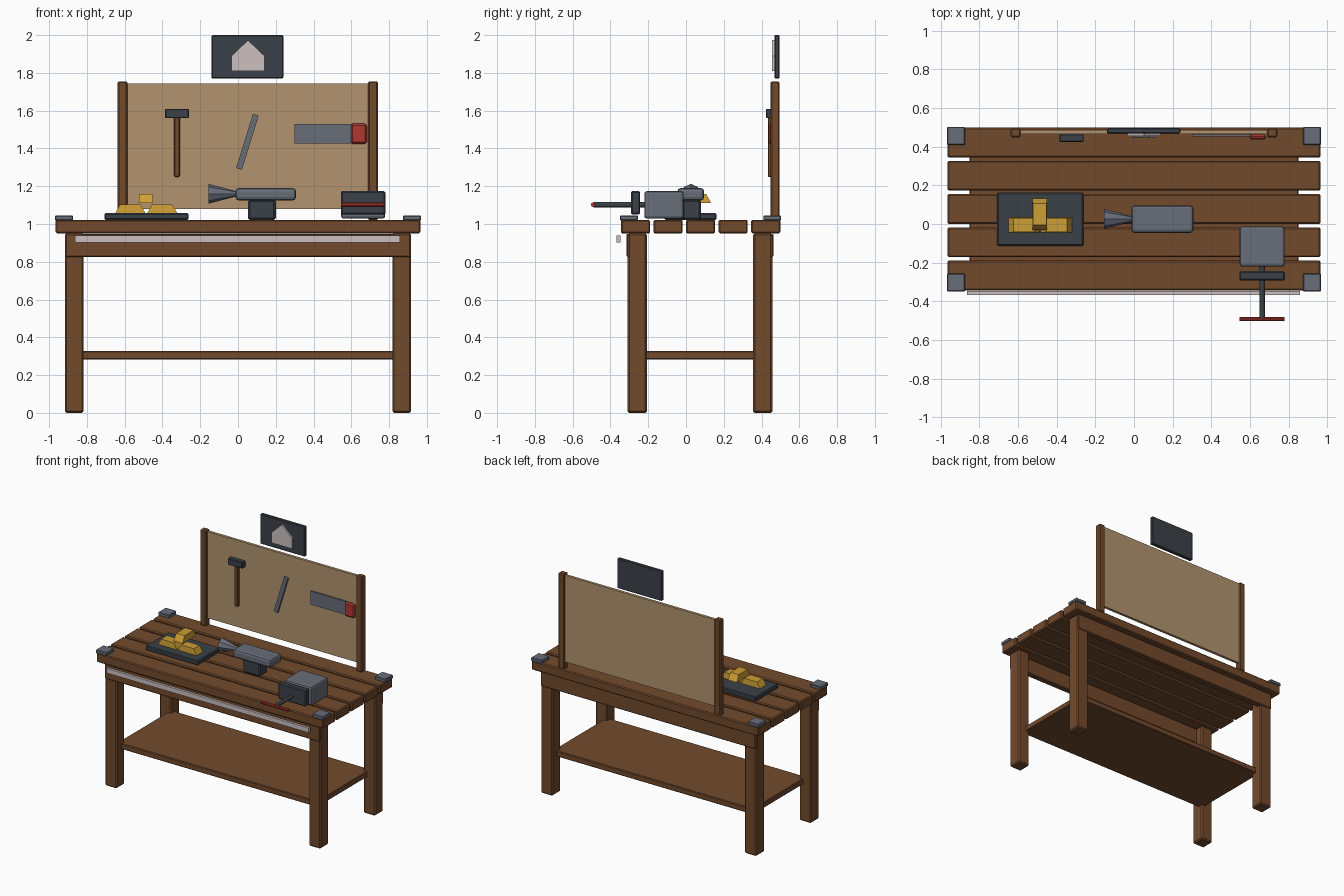
import bpy, bmesh, math
from mathutils import Matrix, Vector

if "Cube" in bpy.data.objects:
    bpy.data.objects.remove(bpy.data.objects["Cube"])


def srgb(*c):
    return tuple((v / 255 / 12.92) if v < 10 else ((v / 255 + 0.055) / 1.055) ** 2.4 for v in c) + (1,)


def material(name, *c):
    m = bpy.data.materials.new(name)
    m.diffuse_color = srgb(*c)
    m.use_nodes = True
    m.node_tree.nodes["Principled BSDF"].inputs["Base Color"].default_value = m.diffuse_color
    return m


WOOD = material("brown_wood", 114, 74, 44)
BOARD = material("tan_board", 178, 148, 110)
STEEL = material("grey_steel", 104, 109, 121)
IRON = material("dark_iron", 59, 65, 72)
GOLD = material("gold", 206, 160, 54)
RED = material("red_paint", 176, 56, 48)
PALE = material("pale_trim", 204, 192, 192)


def finish(name, bm, mat, bevel=0.0, segments=1):
    bmesh.ops.recalc_face_normals(bm, faces=bm.faces)
    me = bpy.data.meshes.new(name)
    bm.to_mesh(me)
    bm.free()
    me.materials.append(mat)
    ob = bpy.data.objects.new(name, me)
    bpy.context.collection.objects.link(ob)
    if bevel:
        mod = ob.modifiers.new("bevel", 'BEVEL')
        mod.width = bevel
        mod.segments = segments
    return ob


def box(name, x, y, z, mat, bevel=0.0, taper=(1, 1), tilt=0.0, segments=1):
    """Box from (min, max) ranges; the top face may taper, tilt turns it about y."""
    bm = bmesh.new()
    bmesh.ops.create_cube(bm, size=1)
    for v in bm.verts:
        if v.co.z > 0:
            v.co.x *= taper[0]
            v.co.y *= taper[1]
        v.co = Vector((v.co.x * (x[1] - x[0]), v.co.y * (y[1] - y[0]), v.co.z * (z[1] - z[0])))
    centre = Vector((sum(x) / 2, sum(y) / 2, sum(z) / 2))
    bm.transform(Matrix.Translation(centre) @ Matrix.Rotation(tilt, 4, 'Y'))
    return finish(name, bm, mat, bevel, segments)


def rod(name, a, b, r1, r2, mat, sides):
    """Cylinder or cone from point a to point b."""
    a, b = Vector(a), Vector(b)
    bm = bmesh.new()
    bmesh.ops.create_cone(bm, cap_ends=True, segments=sides, radius1=r1, radius2=r2, depth=(b - a).length)
    turn = (b - a).to_track_quat('Z', 'Y').to_matrix().to_4x4()
    bm.transform(Matrix.Translation((a + b) / 2) @ turn)
    return finish(name, bm, mat)


# Bench top planks
for i in range(5):
    c = 0.422 - i * 0.1722
    box(f"top_plank_{i + 1}", (-0.965, 0.965), (c - 0.077, c + 0.077), (0.95, 1.022), WOOD, 0.007)

# Legs and corner plates
for sx in (-1, 1):
    for cy, py in ((-0.258, -0.302), (0.406, 0.456)):
        box("leg", (sx * 0.867 - 0.05, sx * 0.867 + 0.05), (cy - 0.051, cy + 0.051), (0, 0.95), WOOD, 0.009)
        box("corner_plate", (sx * 0.921 - 0.047, sx * 0.921 + 0.047), (py - 0.047, py + 0.047),
            (1.018, 1.046), STEEL, 0.005)

# Aprons, shelf and front trim
box("front_apron", (-0.915, 0.915), (-0.315, -0.27), (0.825, 0.948), WOOD, 0.006)
box("back_apron", (-0.915, 0.915), (0.418, 0.463), (0.825, 0.948), WOOD, 0.006)
box("shelf", (-0.85, 0.85), (-0.25, 0.40), (0.283, 0.327), WOOD, 0.005)
box("front_trim", (-0.863, 0.858), (-0.367, -0.347), (0.902, 0.938), PALE)

# Tool board with posts
box("tool_board", (-0.61, 0.715), (0.466, 0.487), (1.08, 1.745), BOARD)
for cx in (-0.612, 0.715):
    box("board_post", (cx - 0.026, cx + 0.026), (0.448, 0.496), (1.02, 1.755), WOOD, 0.007)

# Sign with house-shaped emblem
box("sign", (-0.14, 0.24), (0.468, 0.496), (1.77, 2.0), IRON, 0.005)
bm = bmesh.new()
outline = ((-0.034, 1.81), (0.14, 1.81), (0.14, 1.89), (0.053, 1.973), (-0.034, 1.89))
face = bm.faces.new([bm.verts.new((x, 0.456, z)) for x, z in outline])
ext = bmesh.ops.extrude_face_region(bm, geom=[face])
bmesh.ops.translate(bm, vec=(0, 0.014, 0), verts=[g for g in ext["geom"] if isinstance(g, bmesh.types.BMVert)])
finish("house_emblem", bm, PALE)

# Hanging hammer, bar and saw
box("hammer_handle", (-0.338, -0.308), (0.434, 0.462), (1.25, 1.57), WOOD, 0.004)
box("hammer_head", (-0.386, -0.26), (0.424, 0.465), (1.56, 1.61), IRON, 0.005)
box("hanging_bar", (0.034, 0.066), (0.447, 0.462), (1.285, 1.585), STEEL, tilt=0.30)
box("saw_blade", (0.30, 0.60), (0.452, 0.463), (1.427, 1.53), STEEL)
box("saw_handle", (0.597, 0.682), (0.436, 0.462), (1.424, 1.532), RED, 0.010)

# Tray with stacked ingots
box("tray", (-0.708, -0.262), (-0.113, 0.162), (1.022, 1.057), IRON, 0.006)
for cx in (-0.570, -0.401):
    box("ingot", (cx - 0.08, cx + 0.08), (-0.045, 0.033), (1.057, 1.102), GOLD, taper=(0.68, 0.92))
box("top_ingot", (-0.526, -0.449), (-0.03, 0.133), (1.11, 1.16), GOLD, taper=(0.92, 0.68))

# Anvil
box("anvil_base", (0.052, 0.20), (-0.022, 0.08), (1.02, 1.13), IRON, 0.012)
box("anvil_body", (-0.013, 0.307), (-0.046, 0.096), (1.125, 1.19), STEEL, 0.017, segments=2)
rod("anvil_horn", (-0.155, 0.026, 1.16), (-0.005, 0.026, 1.16), 0.052, 0.013, STEEL, 8)

# Vise
box("vise_body", (0.546, 0.779), (-0.221, -0.012), (1.028, 1.174), STEEL, 0.014, segments=2)
box("vise_jaw", (0.545, 0.78), (-0.291, -0.243), (1.05, 1.174), IRON, 0.007)
rod("vise_screw", (0.663, -0.20, 1.102), (0.663, -0.49, 1.102), 0.014, 0.014, IRON, 12)
rod("vise_handle", (0.546, -0.492, 1.102), (0.779, -0.492, 1.102), 0.0115, 0.0115, RED, 10)
